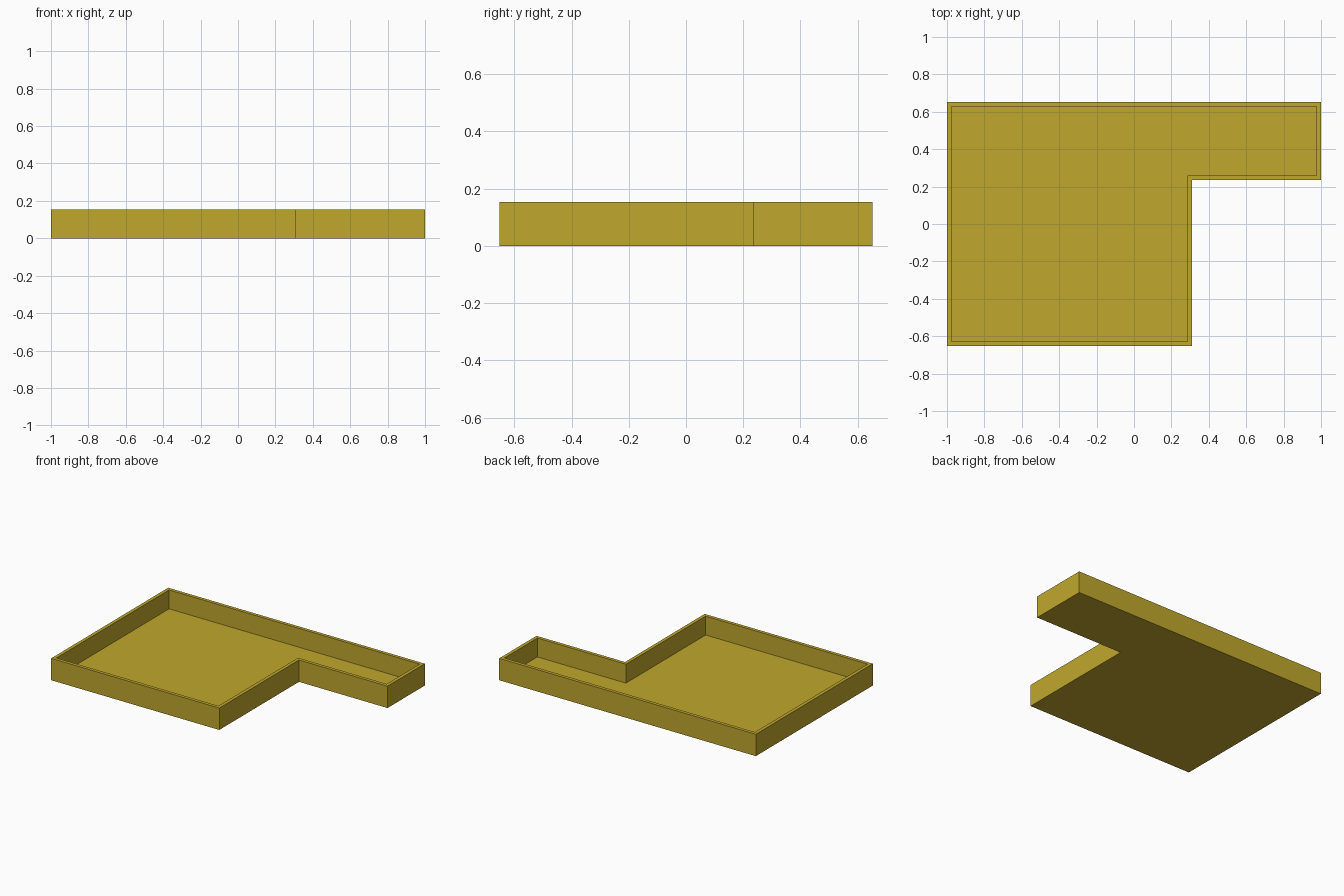
import bpy, bmesh

if "Cube" in bpy.data.objects:
    bpy.data.objects.remove(bpy.data.objects["Cube"])

HEIGHT, WALL, FLOOR = 0.154, 0.024, 0.021

# L-shaped outline, counter-clockwise from the front left corner
OUTLINE = [(-1, -0.651), (0.31, -0.651), (0.31, 0.236),
           (1, 0.236), (1, 0.651), (-1, 0.651)]

mat = bpy.data.materials.new("mustard yellow")
mat.diffuse_color = (0.527, 0.386, 0.026, 1)
mat.use_nodes = True
mat.node_tree.nodes["Principled BSDF"].inputs["Base Color"].default_value = mat.diffuse_color

# Solid block from the outline
bm = bmesh.new()
low = [bm.verts.new((x, y, 0)) for x, y in OUTLINE]
high = [bm.verts.new((x, y, HEIGHT)) for x, y in OUTLINE]
n = len(OUTLINE)
for i in range(n):
    j = (i + 1) % n
    bm.faces.new((low[i], low[j], high[j], high[i]))
bm.faces.new(low[::-1])
top = bm.faces.new(high)
bm.normal_update()

# Rim of even width, then the hollow down to the floor
bmesh.ops.inset_region(bm, faces=[top], thickness=WALL,
                       use_even_offset=True, use_boundary=True)
floor = bmesh.ops.extrude_discrete_faces(bm, faces=[top])["faces"][0]
for v in floor.verts:
    v.co.z = FLOOR
bm.normal_update()

mesh = bpy.data.meshes.new("tray")
bm.to_mesh(mesh)
bm.free()
mesh.materials.append(mat)
tray = bpy.data.objects.new("tray", mesh)
bpy.context.collection.objects.link(tray)
